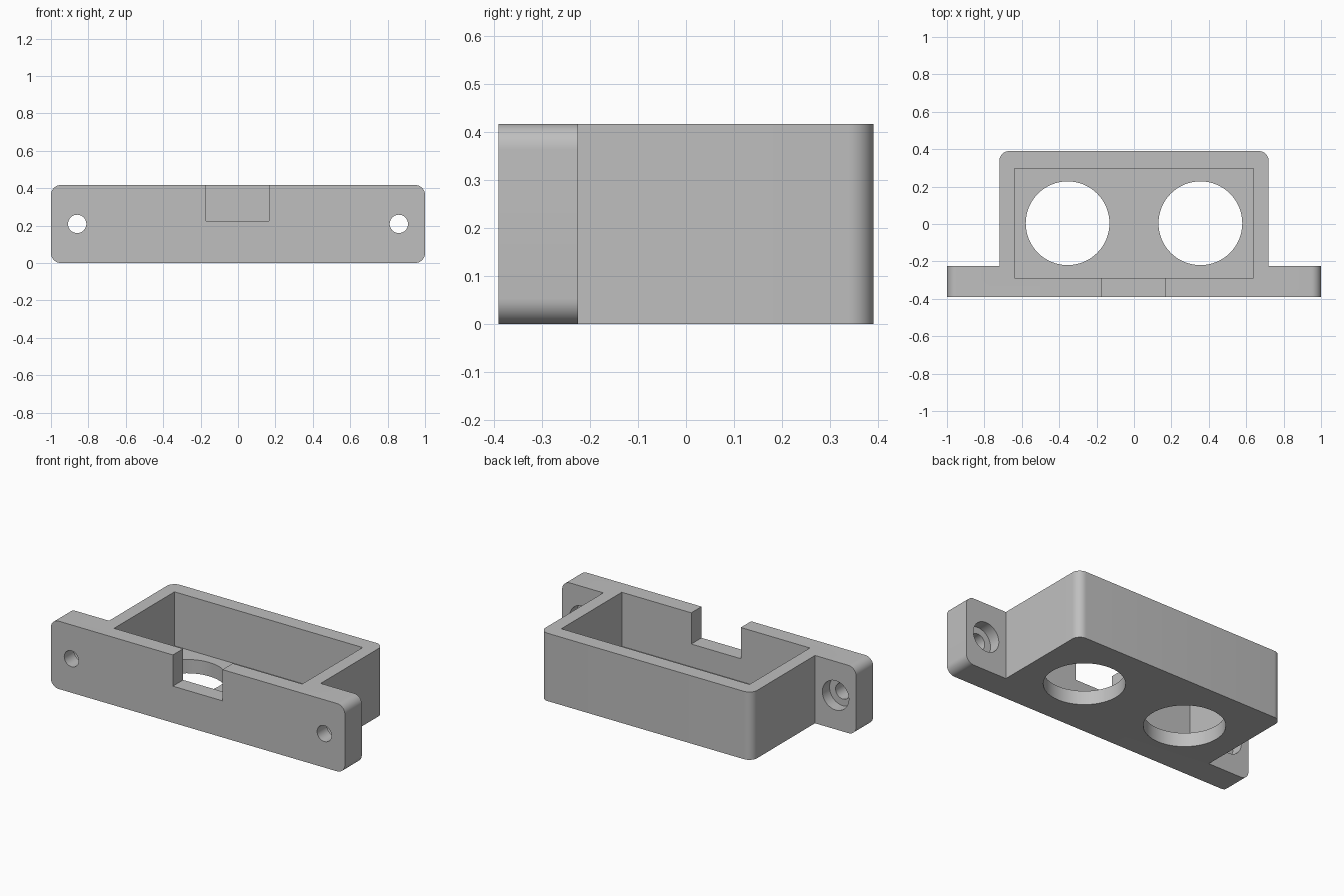
import bpy
import bmesh
import math
from mathutils import Matrix, Vector

HEIGHT = 0.417
FRONT, BACK, TAB_BACK = -0.39, 0.39, -0.225
BOX_X = 0.72

cube = bpy.data.objects.get("Cube")
if cube:
    bpy.data.objects.remove(cube, do_unlink=True)

grey = bpy.data.materials.new("plain_grey")
grey.use_nodes = True
grey.diffuse_color = (0.52, 0.52, 0.52, 1)
grey.node_tree.nodes["Principled BSDF"].inputs["Base Color"].default_value = grey.diffuse_color


def add_object(name, bm):
    bmesh.ops.recalc_face_normals(bm, faces=bm.faces)
    mesh = bpy.data.meshes.new(name)
    bm.to_mesh(mesh)
    bm.free()
    mesh.materials.append(grey)
    obj = bpy.data.objects.new(name, mesh)
    bpy.context.collection.objects.link(obj)
    return obj


def block(name, low, high):
    low, high = Vector(low), Vector(high)
    bm = bmesh.new()
    place = Matrix.Translation((low + high) / 2) @ Matrix.Diagonal((*(high - low), 1))
    bmesh.ops.create_cube(bm, size=1, matrix=place)
    return add_object(name, bm)


def cylinder(name, centre, radius, depth, along_y=False):
    bm = bmesh.new()
    turn = Matrix.Rotation(math.pi / 2 if along_y else 0, 4, "X")
    bmesh.ops.create_cone(bm, cap_ends=True, segments=64, radius1=radius, radius2=radius,
                          depth=depth, matrix=Matrix.Translation(centre) @ turn)
    return add_object(name, bm)


# Housing: box and mounting flange as one extruded T outline
right_half = [(1, FRONT), (1, TAB_BACK), (BOX_X, TAB_BACK), (BOX_X, BACK)]
outline = right_half + [(-x, y) for x, y in reversed(right_half)]
bm = bmesh.new()
base = bm.faces.new([bm.verts.new((x, y, 0)) for x, y in outline])
top = bmesh.ops.extrude_face_region(bm, geom=[base])["geom"]
bmesh.ops.translate(bm, vec=(0, 0, HEIGHT),
                    verts=[v for v in top if isinstance(v, bmesh.types.BMVert)])
bmesh.ops.recalc_face_normals(bm, faces=bm.faces)


def is_rounded(edge):
    a, b = (v.co for v in edge.verts)
    back_corner = abs(a.z - b.z) > 0.1 and a.y > 0.3
    flange_corner = abs(a.y - b.y) > 0.1 and abs(a.x) > 0.9 and abs(b.x) > 0.9
    return back_corner or flange_corner


bmesh.ops.bevel(bm, geom=[e for e in bm.edges if is_rounded(e)], offset=0.053,
                segments=10, profile=0.5, affect="EDGES")
housing = add_object("sensor_housing", bm)

# Cavity and front cable notch
cutters = [
    block("cavity_cutter", (-0.64, -0.29, 0.085), (0.64, 0.297, 0.6)),
    block("notch_cutter", (-0.17, -0.5, 0.225), (0.167, -0.2, 0.6)),
]

# Floor openings, screw holes and rear counterbores
for side, sign in (("left", 1), ("right", -1)):
    cutters += [
        cylinder(side + "_opening_cutter", (sign * 0.355, 0.004, 0.05), 0.224, 0.2),
        cylinder(side + "_screw_cutter", (sign * 0.86, -0.3, 0.209), 0.049, 0.4, True),
        cylinder(side + "_counterbore_cutter", (sign * 0.86, TAB_BACK, 0.209), 0.09, 0.14, True),
    ]

bpy.context.view_layer.objects.active = housing
for cutter in cutters:
    cutter.hide_render = True
    cut = housing.modifiers.new(cutter.name, "BOOLEAN")
    cut.operation = "DIFFERENCE"
    cut.solver = "EXACT"
    cut.object = cutter
    bpy.ops.object.modifier_apply(modifier=cut.name)
    bpy.data.objects.remove(cutter, do_unlink=True)

# Smooth the rounded walls, keep hard edges
bpy.ops.object.select_all(action="DESELECT")
housing.select_set(True)
bpy.ops.object.shade_smooth_by_angle(angle=math.radians(30))
